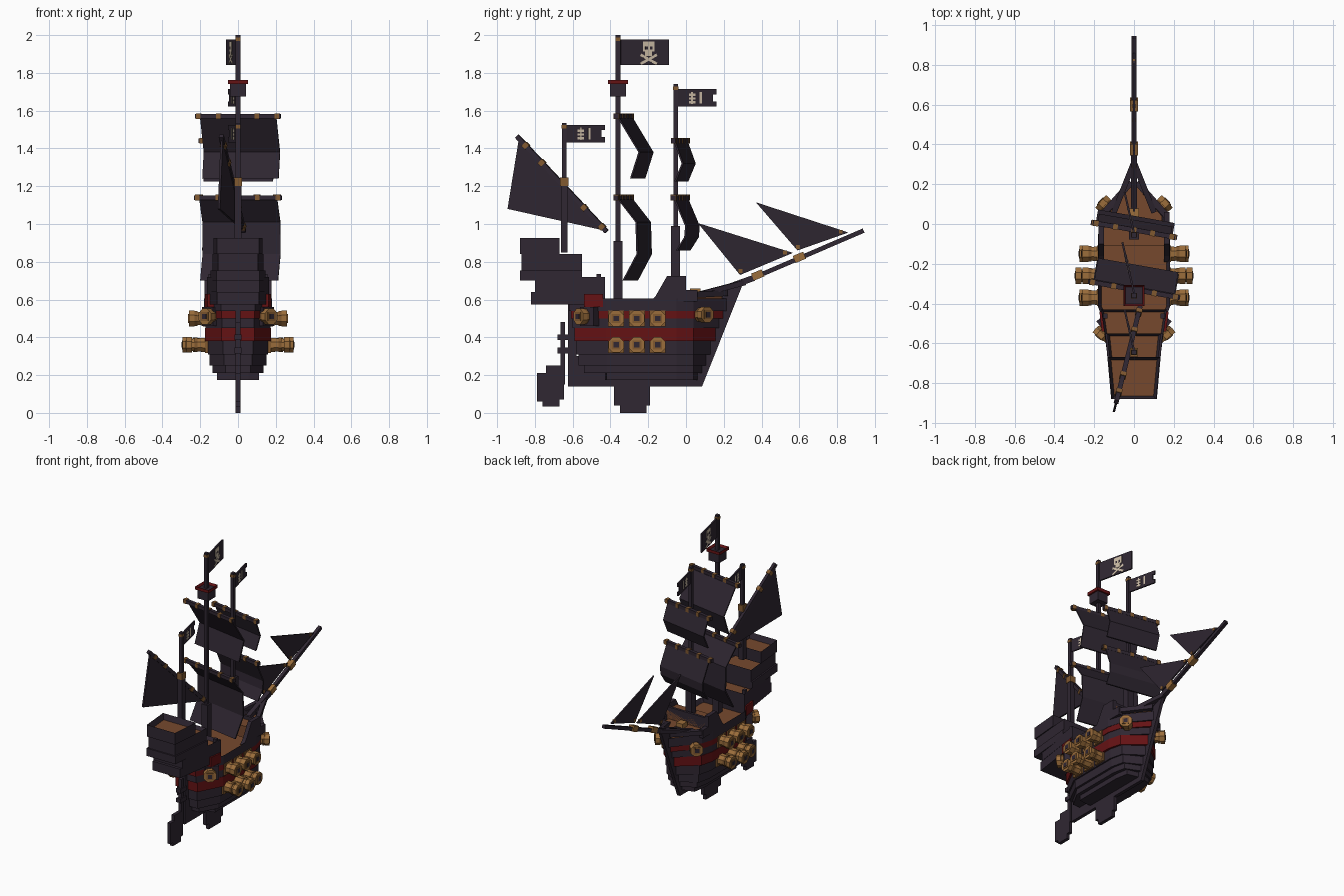
import bpy, bmesh, math
from mathutils import Vector, Matrix

if "Cube" in bpy.data.objects:
    bpy.data.objects.remove(bpy.data.objects["Cube"])


def material(name, rgb):
    m = bpy.data.materials.new(name)
    m.diffuse_color = (*rgb, 1)
    m.use_nodes = True
    m.node_tree.nodes["Principled BSDF"].inputs["Base Color"].default_value = m.diffuse_color
    return m


DARK = material("dark_wood", (0.029, 0.020, 0.032))
SAIL = material("sail_cloth", (0.027, 0.019, 0.030))
RED = material("deep_red", (0.13, 0.006, 0.007))
DECK = material("deck_brown", (0.18, 0.066, 0.027))
GOLD = material("bronze", (0.33, 0.155, 0.044))
BRONZE = material("dark_bronze", (0.22, 0.10, 0.03))
BONE = material("bone", (0.60, 0.50, 0.38))


def finish(name, bm, mats, matrix=None):
    bmesh.ops.recalc_face_normals(bm, faces=bm.faces[:])
    if matrix:
        bm.transform(matrix)
    me = bpy.data.meshes.new(name)
    bm.to_mesh(me)
    bm.free()
    for m in mats:
        me.materials.append(m)
    ob = bpy.data.objects.new(name, me)
    bpy.context.collection.objects.link(ob)
    return ob


def box(name, lo, hi, mat, matrix=None):
    bm = bmesh.new()
    bmesh.ops.create_cube(bm, size=1)
    lo, hi = Vector(lo), Vector(hi)
    for v in bm.verts:
        v.co = (lo + hi) / 2 + Vector(a * b for a, b in zip(v.co, hi - lo))
    return finish(name, bm, [mat], matrix)


def beam(name, p, q, half, mat):
    p, q = Vector(p), Vector(q)
    m = Matrix.Translation(p) @ (q - p).to_track_quat('Z', 'Y').to_matrix().to_4x4()
    return box(name, (-half, -half, 0), (half, half, (q - p).length), mat, m)


def side_plate(name, pts, x0, x1, mat, matrix=None):
    """Extrude a (y, z) profile from x0 to x1."""
    bm = bmesh.new()
    f = bm.faces.new([bm.verts.new((x0, y, z)) for y, z in pts])
    g = bmesh.ops.extrude_face_region(bm, geom=[f])
    for v in g['geom']:
        if isinstance(v, bmesh.types.BMVert):
            v.co.x += x1 - x0
    return finish(name, bm, [mat], matrix)


def slab(name, half, z0, z1, mat, rim=0, sink=0, floor=DECK):
    """Mirror a half outline (x, y) and raise it; optionally sink a deck in its top."""
    pts = [(x, y) for x, y in half] + [(-x, y) for x, y in reversed(half) if x > 1e-4]
    bm = bmesh.new()
    lo = [bm.verts.new((x, y, z0)) for x, y in pts]
    hi = [bm.verts.new((x, y, z1)) for x, y in pts]
    bm.faces.new(lo)
    top = bm.faces.new(hi)
    for i in range(len(pts)):
        j = (i + 1) % len(pts)
        bm.faces.new((lo[i], lo[j], hi[j], hi[i]))
    bmesh.ops.recalc_face_normals(bm, faces=bm.faces[:])
    if rim:
        bmesh.ops.inset_individual(bm, faces=[top], thickness=rim, depth=0)
        for v in top.verts:
            v.co.z -= sink
        top.material_index = 1
    return finish(name, bm, [mat, floor])


# Hull strakes: bottom, top, half width, stern y, bow tip y, colour
for i, (z0, z1, w, stern, tip, mat) in enumerate([
        (.175, .21, .11, -.43, .06, DARK), (.21, .25, .135, -.54, .085, DARK),
        (.25, .31, .15, -.57, .105, DARK), (.31, .38, .16, -.58, .13, DARK),
        (.38, .45, .175, -.59, .155, RED), (.45, .50, .172, -.60, .175, DARK),
        (.50, .54, .177, -.61, .195, RED), (.54, .605, .18, -.62, .215, DARK)]):
    last = i == 7
    slab(f"hull_strake_{i}", [(w * .5, stern), (w, -.42), (w, -.05), (w * .86, .04), (0.012, tip)],
         z0, z1, mat, .018 if last else 0, .03)

# Keel, stem, fin and rudder
side_plate("keel_and_stem", [(-.62, .14), (.085, .14), (.30, .68), (.18, .63), (.05, .3), (-.62, .3)],
           -.012, .012, DARK)
box("stern_post", (-.012, -.625, .14), (.012, -.58, .58), DARK)
side_plate("keel_fin", [(-.38, .15), (-.38, .04), (-.35, .04), (-.35, 0), (-.21, 0), (-.21, .04),
                        (-.19, .04), (-.19, .15)], -.012, .012, DARK)
side_plate("rudder", [(-.79, .06), (-.76, .06), (-.76, .035), (-.67, .035), (-.67, .07), (-.645, .07),
                      (-.645, .25), (-.74, .25), (-.74, .21), (-.79, .21)], -.012, .012, DARK)
box("rudder_post", (-.012, -.665, .15), (.012, -.64, .48), DARK)
for z in (.33, .40):
    box("rudder_hinge", (-.018, -.68, z - .015), (.018, -.61, z + .015), DARK)

# Stern castle with sunken decks
slab("castle_base", [(.11, -.82), (.165, -.43)], .575, .64, DARK)
slab("castle_lower", [(.115, -.80), (.165, -.43)], .64, .72, DARK, .018, .025)
slab("castle_ledge", [(.115, -.88), (.145, -.55)], .70, .755, DARK)
slab("castle_upper", [(.105, -.87), (.135, -.55)], .755, .84, DARK, .018, .025)
slab("castle_crown", [(.112, -.88), (.13, -.67)], .84, .925, DARK, .02, .04)
slab("castle_red_band", [(.162, -.54), (.174, -.44)], .56, .63, RED)
for s in (-1, 1):
    box("castle_rail_post", (s * .145 - .012, -.475, .70), (s * .145 + .012, -.45, .735), DARK)

# Bow: raised bulwarks, deck and head rails
fore = [(-.19, .59), (-.16, .62), (-.10, .725), (0, .725), (0, .65), (.06, .65), (.06, .59)]
for s in (-1, 1):
    side_plate("bow_bulwark", fore, s * .178, s * .15, DARK)
    beam("head_rail", (s * .10, .06, .625), (0, .31, .69), .014, DARK)
    beam("bow_gunwale", (s * .165, .04, .625), (s * .015, .21, .635), .016, DARK)
box("bow_deck", (-.155, -.11, .60), (.155, 0, .685), DECK)
box("bow_cross_wall", (-.155, -.018, .60), (.155, 0, .71), DARK)
slab("bow_front_deck", [(.14, 0), (.14, .04), (.012, .19)], .58, .625, DECK)

# Masts with thick feet and bronze caps
for label, y, z0, z1, foot in (("main", -.36, .57, 2, .91), ("fore", -.055, .6, 1.74, .99),
                               ("mizzen", -.645, .85, 1.535, 1.22)):
    box(label + "_mast", (-.012, y - .012, z0), (.012, y + .012, z1), DARK)
    h = .018 if label == "mizzen" else .024
    box(label + "_mast_foot", (-h, y - h, z0), (h, y + h, foot), DARK)
    box(label + "_mast_cap", (-.014, y - .014, z1 - .03), (.014, y + .014, z1 - .012), BRONZE)
box("mizzen_band", (-.021, -.667, 1.20), (.021, -.623, 1.245), BRONZE)

# Crow's nest
slab("crows_nest", [(.042, -.402), (.042, -.318)], 1.675, 1.745, DARK)
slab("crows_nest_rim", [(.053, -.413), (.053, -.307)], 1.74, 1.762, RED, .014, .015, DARK)


# Square sails hung from turned yards
def square_sail(name, y, yard_z, prof, w):
    turn = Matrix.Translation((0, y, 0)) @ Matrix.Rotation(math.radians(-10), 4, 'Z')
    box(name + "_yard", (-w, -.012, yard_z - .012), (w, .012, yard_z + .012), DARK, turn)
    for x in (-.92, -.45, 0, .45, .92):
        box(name + "_yard_band", (x * w - .012, -.015, yard_z - .015),
            (x * w + .012, .015, yard_z + .015), BRONZE, turn)
    back = [(a - .010, b) for a, b in reversed(prof)]
    side_plate(name, prof + back, -w * .89, w * .89, SAIL, turn)


square_sail("main_topsail", -.33, 1.57, [(.015, 1.56), (.125, 1.38), (.08, 1.24)], .23)
square_sail("main_course", -.33, 1.14, [(.015, 1.13), (.11, 1.01), (.115, .84), (.04, .70)], .235)
square_sail("fore_topsail", -.03, 1.44, [(.01, 1.43), (.05, 1.32), (.01, 1.225)], .21)
square_sail("fore_course", -.03, 1.14, [(.01, 1.13), (.07, .99), (.065, .93), (.02, .86)], .22)


# Slanting mizzen sail
def mizzen_point(y, z):
    return Vector((.03 + (y + .42) * .25, y, z))


top, low = mizzen_point(-.895, 1.465), mizzen_point(-.42, .96)
beam("mizzen_yard", top, low, .012, DARK)
for t in (.1, .28, .75, .95):
    c = top.lerp(low, t)
    d = (low - top).normalized() * .013
    beam("mizzen_yard_band", c - d, c + d, .016, BRONZE)
shear = Matrix.Identity(4)
shear[0][1], shear[0][3] = .25, .03 + .42 * .25
side_plate("mizzen_sail", [(-.885, 1.45), (-.43, .965), (-.945, 1.08)], -.006, .006, SAIL, shear)

# Bowsprit, its bands and the two head sails
foot, tip = Vector((0, .04, .60)), Vector((0, .94, .965))
beam("bowsprit", foot, (0, .36, .715), .016, DARK)
beam("bowsprit_spar", (0, .30, .69), tip, .012, DARK)
for a, h in ((.05, .026), (.38, .02), (.60, .02)):
    c = Vector((0, a, .632 if a < .1 else .73 + (a - .38) * .425))
    d = Vector((0, .92, 0 if a < .1 else .38)) * .03
    beam("bowsprit_band", c - d, c + d, h, GOLD)
for name, tri in (("inner_jib", [(.063, 1.005), (.566, .847), (.286, .73)]),
                  ("outer_jib", [(.37, 1.115), (.86, .955), (.59, .86)])):
    side_plate(name, tri, -.005, .005, SAIL)
    mid = Vector(tri[0] + (0,)) + Vector(tri[1] + (0,)) + Vector(tri[2] + (0,))
    for a, b in tri[1:]:
        y, z = a + (mid.x / 3 - a) * .16, b + (mid.y / 3 - b) * .16
        box(name + "_eyelet", (-.008, y - .01, z - .01), (.008, y + .01, z + .01), BRONZE)


# Cannons
def cannon(x, y, z, dx, dy, length):
    d = Vector((dx, dy, 0)).normalized()
    m = Matrix.Translation((x, y, z)) @ Matrix((Vector((-d.y, d.x, 0)), Vector((0, 0, 1)), d)
                                               ).transposed().to_4x4()

    def ring(name, a, b, r, mat, r2=None):
        bm = bmesh.new()
        bmesh.ops.create_cone(bm, cap_ends=True, segments=8, radius1=r, radius2=r2 or r, depth=b - a,
                              matrix=Matrix.Translation((0, 0, (a + b) / 2)) @
                              Matrix.Rotation(math.pi / 8, 4, 'Z'))
        finish(name, bm, [mat], m)
    box("gun_port", (-.042, -.042, -.02), (.042, .042, .016), BRONZE, m)
    ring("cannon_barrel", 0, length - .02, .042, GOLD, .034)
    ring("cannon_collar", length * .5, length * .5 + .014, .042, BRONZE)
    ring("cannon_muzzle", length - .03, length, .045, GOLD)
    box("muzzle_frame", (-.024, -.024, length), (.024, .024, length + .004), BRONZE, m)
    box("cannon_bore", (-.014, -.014, length), (.014, .014, length + .006), DARK, m)


for s in (-1, 1):
    for y in (-.37, -.26, -.15):
        cannon(s * .17, y, .50, s, 0, .09)
        cannon(s * .158, y, .36, s, 0, .135 if y == -.26 else .115)
    cannon(s * .10, .055, .52, s * .75, .65, .09)
    cannon(s * .12, -.50, .51, s * .62, -.78, .09)
    m = Matrix.Translation((s * .13, -.50, .51)) @ Matrix.Rotation(s * .9, 4, 'Z')
    box("stern_gun_mount", (-.045, -.04, -.05), (.045, .04, .05), DARK, m)


# Flags with bone emblems
def flag(name, y, z, length, h, notch, emblem):
    m = Matrix.Translation((0, y, z)) @ Matrix.Rotation(math.radians(13), 4, 'Z')
    n = length - notch
    side_plate(name, [(0, -h), (length, -h), (length, -h * .4), (n, -h * .4), (n, h * .4),
                      (length, h * .4), (length, h), (0, h)] if notch else
               [(0, -h), (length, -h), (length, h), (0, h)], -.005, .005, DARK, m)
    for a, b, w, t, tilt, mat, x in emblem:
        r = m @ Matrix.Translation((0, a, b)) @ Matrix.Rotation(tilt, 4, 'X')
        box(name + "_emblem", (-x, -w, -t), (x, w, t), mat, r)


skull = [(.15, .030, .032, .026, 0, BONE, .007), (.15, -.005, .019, .016, 0, BONE, .007),
         (.15, -.038, .050, .007, .5, BONE, .007), (.15, -.038, .050, .007, -.5, BONE, .007),
         (.138, .022, .007, .008, 0, DARK, .008), (.163, .022, .007, .008, 0, DARK, .008)]
ribs = [(.078, b, .018, .006, 0, BONE, .007) for b in (-.024, -.004, .016)]
ribs += [(.078, 0, .005, .032, 0, BONE, .007), (.125, 0, .006, .03, 0, BONE, .007)]
flag("main_flag", -.345, 1.91, .26, .068, 0, skull)
flag("fore_flag", -.045, 1.668, .21, .046, .018, ribs)
flag("mizzen_flag", -.635, 1.478, .21, .046, .018, ribs)
